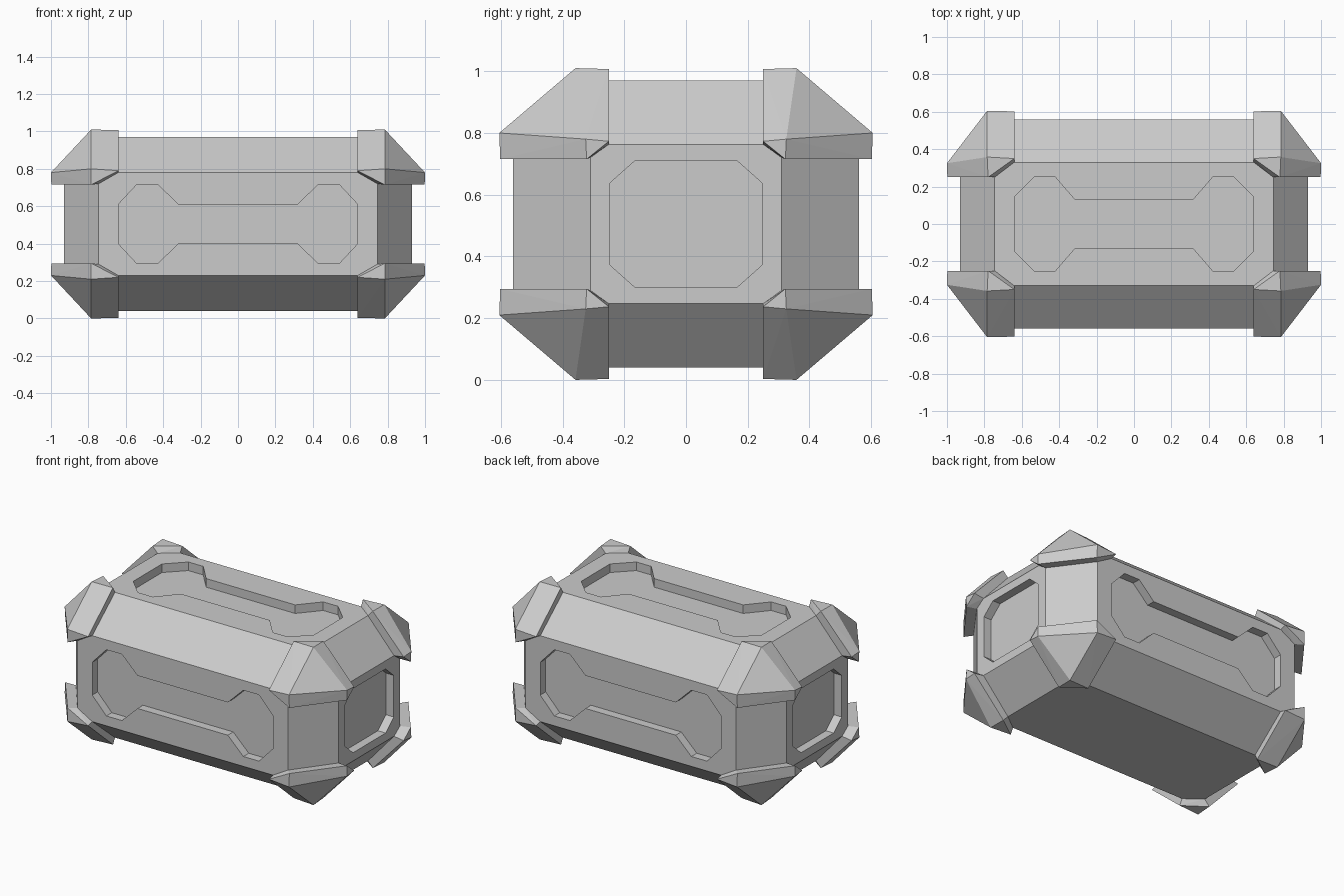
import bpy, bmesh
from mathutils import Vector
from itertools import product

if "Cube" in bpy.data.objects:
    bpy.data.objects.remove(bpy.data.objects["Cube"])

CZ = 0.505  # centre height
SIGNS = list(product((-1, 1), repeat=3))


def hull(name, pts):
    """Object from the convex hull of points given about the model centre."""
    bm = bmesh.new()
    for p in sorted(set(pts)):
        bm.verts.new((p[0], p[1], p[2] + CZ))
    bmesh.ops.convex_hull(bm, input=bm.verts[:])
    loose = [v for v in bm.verts if not v.link_faces]
    bmesh.ops.delete(bm, geom=loose, context='VERTS')
    bmesh.ops.dissolve_limit(bm, angle_limit=0.01, verts=bm.verts[:], edges=bm.edges[:])
    return finish(name, bm)


def finish(name, bm):
    bmesh.ops.recalc_face_normals(bm, faces=bm.faces[:])
    me = bpy.data.meshes.new(name)
    bm.to_mesh(me)
    bm.free()
    ob = bpy.data.objects.new(name, me)
    bpy.context.collection.objects.link(ob)
    return ob


def signed(pts, s):
    return [tuple(a * b for a, b in zip(p, s)) for p in pts]


def outline(quarter):
    """Mirror a quarter outline (running from +u towards the middle) to all four."""
    upper = quarter + [(-u, v) for u, v in reversed(quarter)]
    return upper + [(u, -v) for u, v in reversed(upper)]


def prism(bm, prof, place, inner, outer):
    a = [bm.verts.new(place(u, v, inner)) for u, v in prof]
    b = [bm.verts.new(place(u, v, outer)) for u, v in prof]
    bm.faces.new(a)
    bm.faces.new(b[::-1])
    n = len(prof)
    for i in range(n):
        j = (i + 1) % n
        bm.faces.new((a[j], a[i], b[i], b[j]))


# Chamfered body
body_pts = [(.745, .56, .275), (.93, .31, .258), (.745, .33, .465)]
body = hull("crate_body", [p for s in SIGNS for p in signed(body_pts, s)])

# Panel recesses: front, back, both ends and top
D = 0.055
front = outline([(.64, .105), (.54, .212), (.43, .212), (.32, .105)])
top = outline([(.64, .145), (.53, .255), (.425, .255), (.315, .128)])
end = outline([(.246, .133), (.165, .205)])
bm = bmesh.new()
for s in (-1, 1):
    prism(bm, front, lambda u, v, d: (u, s * d, v + CZ), .56 - D, .7)
    prism(bm, end, lambda u, v, d: (s * d, u, v + CZ), .93 - D, 1.1)
prism(bm, top, lambda u, v, d: (u, v, d + CZ), .465 - D, .6)
cutter = finish("recess_cutter", bm)
mod = body.modifiers.new("recesses", 'BOOLEAN')
mod.operation = 'DIFFERENCE'
mod.solver = 'EXACT'
mod.object = cutter
bpy.context.view_layer.objects.active = body
bpy.ops.object.modifier_apply(modifier=mod.name)
bpy.data.objects.remove(cutter)

# Three-armed corner guards
guard_pts = [
    (.785, .605, .295), (.785, .358, .505), (1.0, .325, .275),   # outer triangle
    (.64, .602, .285), (.64, .35, .502),                         # arm along x
    (.78, .25, .502), (.998, .25, .268),                         # arm along y
    (.785, .602, .21), (.998, .322, .21),                        # arm along z
    (.64, .56, .275), (.64, .33, .465), (.745, .25, .465),       # seated on body
    (.93, .25, .258), (.745, .56, .215), (.93, .31, .215)]
for s in SIGNS:
    name = "corner_guard_%s_%s_%s" % (
        "right" if s[0] > 0 else "left",
        "back" if s[1] > 0 else "front",
        "top" if s[2] > 0 else "bottom")
    hull(name, signed(guard_pts, s))
